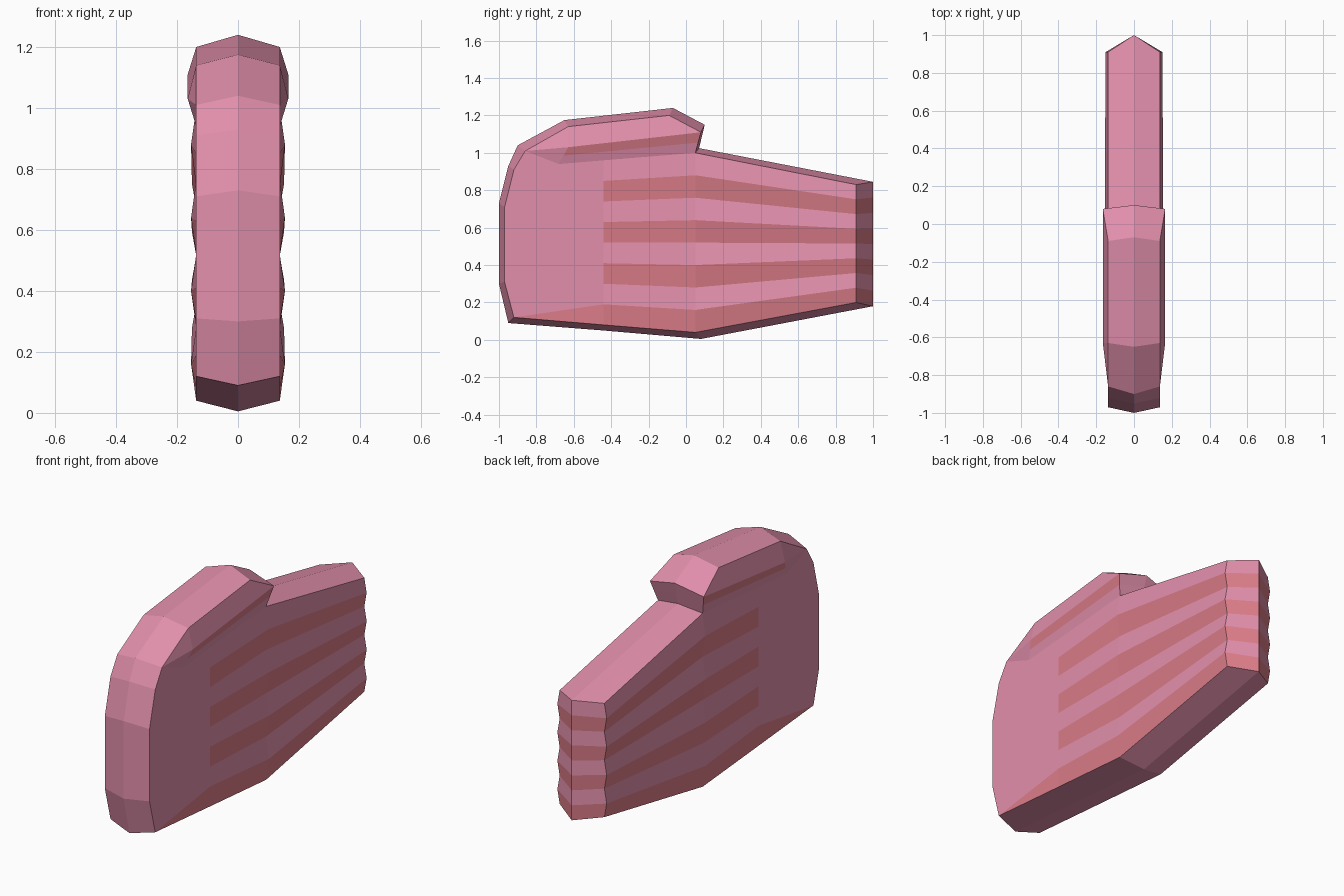
import bpy, bmesh

if "Cube" in bpy.data.objects:
    bpy.data.objects.remove(bpy.data.objects["Cube"])

def material(name, rgb):
    m = bpy.data.materials.new(name)
    m.diffuse_color = (*rgb, 1)
    m.use_nodes = True
    m.node_tree.nodes["Principled BSDF"].inputs["Base Color"].default_value = m.diffuse_color
    return m

bm = bmesh.new()
PINK, RED = 0, 1
FLAT, RIDGE, THUMB = 0.137, 0.154, 0.165

def face(verts, mat=PINK):
    bm.faces.new(verts).material_index = mat

# centre ridge running all the way round the slab
ridge = [(-.95, .09), (-.44, .05), (.08, .005)]
ridge += [(1, .18 + .665 * i / 8) for i in range(9)]
ridge += [(.07, 1.025), (.085, 1.087), (.10, 1.15), (-.07, 1.24), (-.65, 1.175),
          (-.9, 1.04), (-.95, .93), (-1, .73), (-1, .3)]
centre = [bm.verts.new((0, y, z)) for y, z in ridge]

for s in (-1, 1):
    def V(y, z, x=FLAT):
        return bm.verts.new((s * x, y, z))

    # four rounded fingers: columns of alternating valleys and peaks
    cols = []
    for y, low, high, peak in ((-.44, .08, .96, FLAT), (.05, .04, 1.0, RIDGE), (.91, .20, .83, .151)):
        cols.append([V(y, low + (high - low) * i / 8, peak if i % 2 else FLAT) for i in range(9)])
    for a, b in zip(cols, cols[1:]):
        for i in range(8):
            face([a[i], b[i], b[i + 1], a[i + 1]], PINK if i % 2 else RED)

    # palm
    heel, low_front, mid_front = V(-.92, .12), V(-.97, .31), V(-.97, .71)
    high_front, brow = V(-.92, .91), V(-.86, 1.01)
    crease = V(-.68, .94)
    face([heel, cols[0][0], cols[0][1]], RED)
    face([heel] + cols[0][1:] + [crease, brow, high_front, mid_front, low_front])

    # bulging thumb with a red streak under the bulge
    bulge_a, bulge_b = V(-.63, 1.03, THUMB), V(.08, 1.11, THUMB)
    mid_a, mid_b = V(-.655, .985, .151), V(.065, 1.055, .151)
    top_a, top_b = V(-.63, 1.14), V(-.09, 1.20)
    face([crease, cols[0][8], cols[1][8], mid_b, mid_a])
    face([mid_a, mid_b, bulge_b, bulge_a], RED)
    face([bulge_a, bulge_b, top_b, top_a])
    face([crease, mid_a, bulge_a, brow])
    face([bulge_a, top_a, brow])

    # bevelled rim joining the side to the centre ridge
    loop = [heel, cols[0][0], cols[1][0]] + cols[2] + [cols[1][8], mid_b, bulge_b, top_b, top_a,
            brow, high_front, mid_front, low_front]
    n = len(loop)
    for k in range(n):
        j = (k + 1) % n
        face([loop[k], centre[k], centre[j], loop[j]], RED if k in (3, 5, 7, 9) else PINK)

bmesh.ops.recalc_face_normals(bm, faces=bm.faces)
mesh = bpy.data.meshes.new("hand")
bm.to_mesh(mesh)
bm.free()
mesh.materials.append(material("skin pink", (.76, .275, .41)))
mesh.materials.append(material("finger red", (.72, .205, .25)))
hand = bpy.data.objects.new("hand", mesh)
bpy.context.collection.objects.link(hand)
